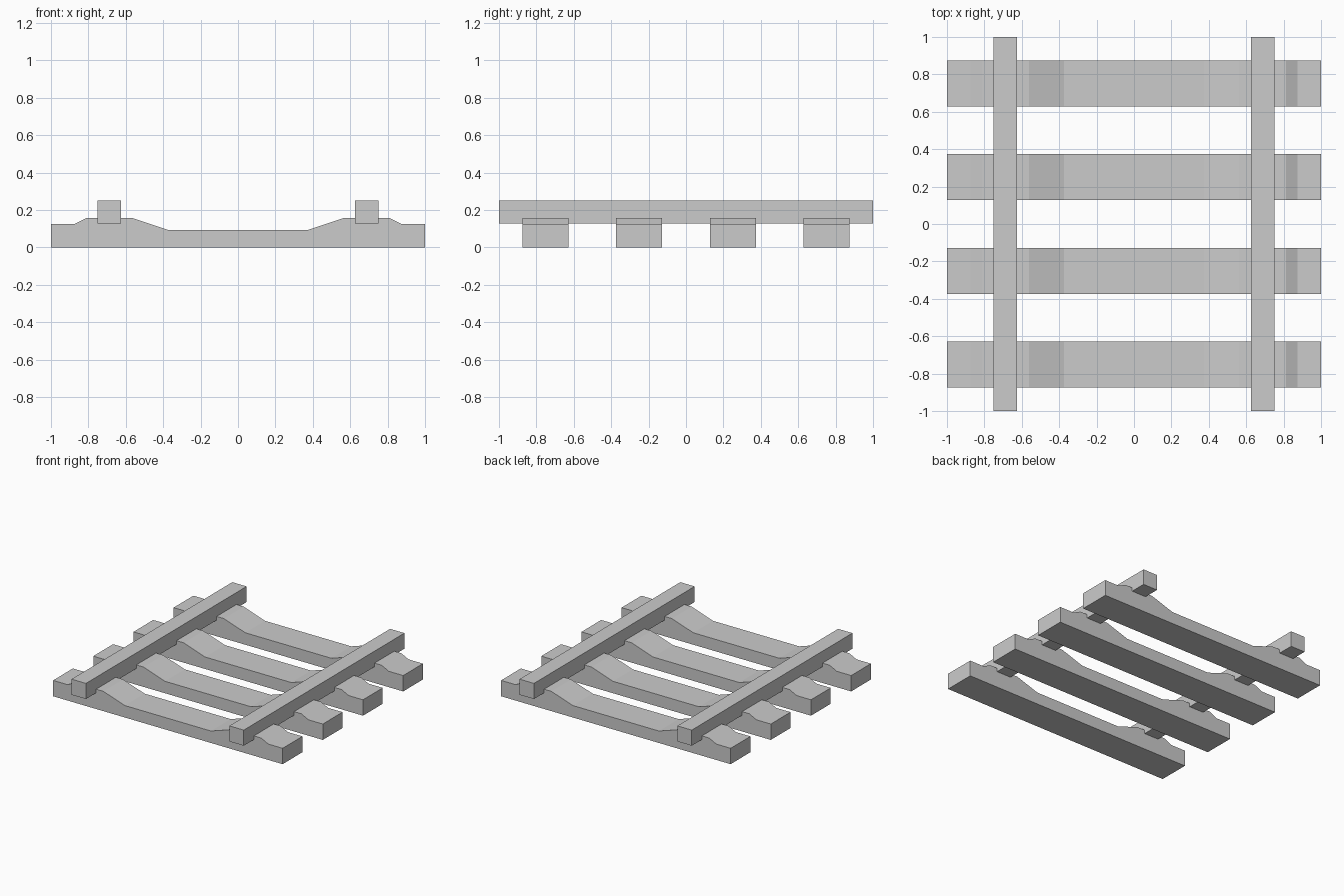
import bpy, bmesh

if "Cube" in bpy.data.objects:
    bpy.data.objects.remove(bpy.data.objects["Cube"])


def extrude_profile(name, points, y0, y1):
    """Solid made from an x/z outline extruded along y."""
    bm = bmesh.new()
    face = bm.faces.new([bm.verts.new((x, y0, z)) for x, z in points])
    ext = bmesh.ops.extrude_face_region(bm, geom=[face])
    verts = [g for g in ext["geom"] if isinstance(g, bmesh.types.BMVert)]
    bmesh.ops.translate(bm, verts=verts, vec=(0, y1 - y0, 0))
    bmesh.ops.recalc_face_normals(bm, faces=bm.faces)
    mesh = bpy.data.meshes.new(name)
    bm.to_mesh(mesh)
    bm.free()
    obj = bpy.data.objects.new(name, mesh)
    bpy.context.collection.objects.link(obj)
    return obj


# Sleepers: raised seats under the rails, dipped in the middle
half = [(1, 0), (1, 0.125), (0.875, 0.125), (0.8125, 0.156),
        (0.5625, 0.156), (0.375, 0.094)]
sleeper_outline = half + [(-x, z) for x, z in reversed(half)]
for i in range(4):
    y = -0.75 + 0.5 * i
    extrude_profile(f"sleeper_{i + 1}", sleeper_outline, y - 0.123, y + 0.123)

# Square rails sunk slightly into the sleeper seats
for side, s in (("left", -1), ("right", 1)):
    rail_outline = [(s * 0.625, 0.127), (s * 0.75, 0.127),
                    (s * 0.75, 0.25), (s * 0.625, 0.25)]
    extrude_profile(f"{side}_rail", rail_outline, -1, 1)
